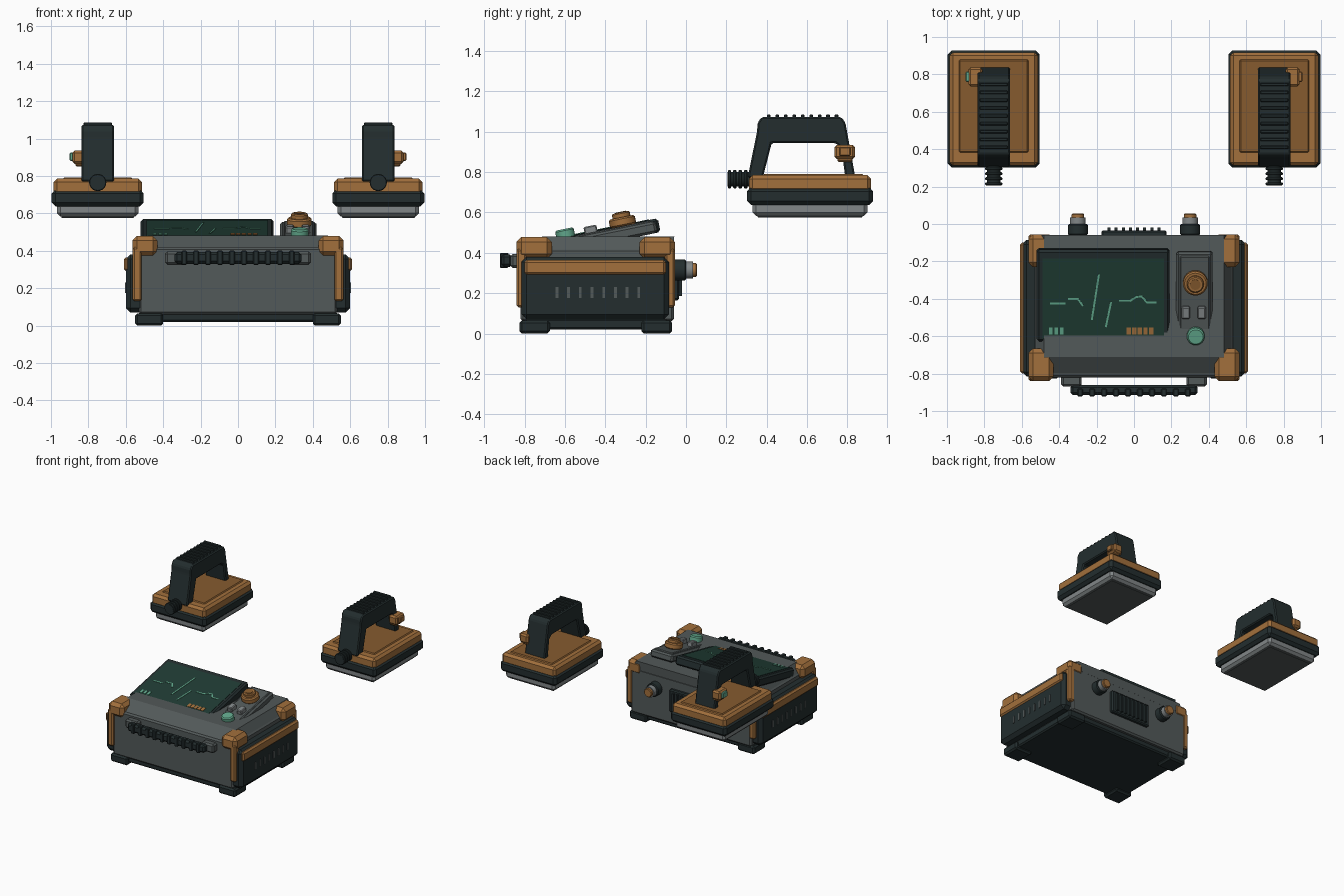
import bpy, bmesh, math
from mathutils import Matrix, Vector

if "Cube" in bpy.data.objects:
    bpy.data.objects.remove(bpy.data.objects["Cube"])


def material(name, *rgb):
    m = bpy.data.materials.new(name)
    m.use_nodes = True
    m.diffuse_color = (*rgb, 1)
    m.node_tree.nodes["Principled BSDF"].inputs["Base Color"].default_value = (*rgb, 1)
    return m


GREY = material("body_grey", .085, .10, .10)
DARK = material("dark_rubber", .017, .027, .028)
ORANGE = material("orange_trim", .36, .16, .045)
BROWN = material("deep_orange", .24, .105, .028)
LIGHT = material("metal_grey", .22, .24, .245)
SCREEN = material("screen_green", .014, .045, .034)
GREEN = material("signal_green", .12, .39, .26)

# Tilted working plane shared by the screen and the control strip
TILT = Matrix.Translation((0, -.63, .472)) @ Matrix.Rotation(math.radians(11.5), 4, 'X')


def finish(name, bm, mat, bevel=0, matrix=None):
    if bevel:
        bmesh.ops.bevel(bm, geom=bm.edges[:], offset=bevel, segments=1,
                        affect='EDGES', clamp_overlap=True)
    bmesh.ops.recalc_face_normals(bm, faces=bm.faces[:])
    me = bpy.data.meshes.new(name)
    bm.to_mesh(me)
    bm.free()
    me.materials.append(mat)
    ob = bpy.data.objects.new(name, me)
    bpy.context.collection.objects.link(ob)
    if matrix:
        ob.matrix_world = matrix
    return ob


def box(name, mat, x, y, z, bevel=0, matrix=None):
    """Box between the given (low, high) ranges."""
    bm = bmesh.new()
    bmesh.ops.create_cube(bm, size=1)
    for v in bm.verts:
        v.co = [r[0] + (c + .5) * (r[1] - r[0]) for c, r in zip(v.co, (x, y, z))]
    return finish(name, bm, mat, bevel, matrix)


def mirror_x(x, s):
    return tuple(sorted((x[0] * s, x[1] * s)))


def cylinder(name, mat, center, radius, depth, axis='Z', matrix=None, bevel=0, sides=24):
    bm = bmesh.new()
    bmesh.ops.create_cone(bm, cap_ends=True, segments=sides, radius1=radius,
                          radius2=radius, depth=depth)
    if bevel:
        rim = [e for e in bm.edges if abs(e.verts[0].co.z - e.verts[1].co.z) < 1e-5]
        bmesh.ops.bevel(bm, geom=rim, offset=bevel, segments=1, affect='EDGES')
    if axis == 'Y':
        bmesh.ops.rotate(bm, verts=bm.verts, matrix=Matrix.Rotation(math.pi / 2, 3, 'X'))
    bmesh.ops.translate(bm, verts=bm.verts, vec=center)
    ob = finish(name, bm, mat, 0, matrix)
    bpy.ops.object.select_all(action='DESELECT')
    ob.select_set(True)
    bpy.context.view_layer.objects.active = ob
    bpy.ops.object.shade_smooth_by_angle(angle=math.radians(30))
    return ob


def extrude_x(name, mat, profile, cx, half, bevel=0):
    """Closed (y, z) profile extruded across x."""
    bm = bmesh.new()
    face = bm.faces.new([bm.verts.new((cx - half, y, z)) for y, z in profile])
    new = bmesh.ops.extrude_face_region(bm, geom=[face])["geom"]
    bmesh.ops.translate(bm, vec=(2 * half, 0, 0),
                        verts=[g for g in new if isinstance(g, bmesh.types.BMVert)])
    return finish(name, bm, mat, bevel)


# Case: base, feet, main shell and tapered lid
box("base", DARK, (-.53, .53), (-.80, -.09), (.02, .075), .01)
box("shell", GREY, (-.53, .53), (-.82, -.06), (.06, .42), .012)
bm = bmesh.new()
bmesh.ops.create_cube(bm, size=1)
for v in bm.verts:
    top = v.co.z > 0
    v.co.x *= .96 if top else 1.05
    v.co.y = (-.71 if top else -.815) if v.co.y < 0 else (-.058 if top else -.062)
    v.co.z = .482 if top else .41
finish("lid", bm, GREY)

for s in (-1, 1):
    # Side panel with accent stripe and vent slots
    box("side_panel", DARK, mirror_x((.50, .60), s), (-.815, -.085), (.07, .38), .025)
    box("side_stripe", ORANGE, mirror_x((.52, .61), s), (-.80, -.10), (.29, .365), .012)
    for i in range(8):
        y = -.64 + i * .058
        box("side_vent", GREY, mirror_x((.58, .605), s), (y - .007, y + .007), (.175, .23))
    # Corner guards and feet, front and back
    for a, t in ((-.84, 1), (-.055, -1)):
        def span(lo, hi):
            return tuple(sorted((a + t * lo, a + t * hi)))
        box("corner_guard", ORANGE, mirror_x((.43, .565), s), span(0, .175), (.37, .479), .025)
        box("corner_post", ORANGE, mirror_x((.515, .563), s), span(0, .05), (.13, .42), .01)
        box("foot", DARK, mirror_x((.40, .55), s), span(.015, .165), (0, .065), .012)
    # Carry handle mounts and rear sockets
    box("handle_mount", GREY, mirror_x((.28, .39), s), (-.87, -.81), (.325, .395), .012)
    cylinder("socket_base", DARK, (s * .30, -.03, .315), .053, .06, 'Y', bevel=.006)
    cylinder("socket_ring", LIGHT, (s * .30, .01, .315), .042, .05, 'Y')
    cylinder("socket_plug", ORANGE, (s * .30, .035, .315), .034, .04, 'Y', bevel=.005)

# Carry handle with grip ribs
box("handle_bar", DARK, (-.34, .34), (-.915, -.86), (.33, .393), .014)
for i in range(10):
    x = -.288 + i * .064
    box("handle_rib", DARK, (x - .015, x + .015), (-.922, -.88), (.325, .40), .005)

# Rear vent
box("rear_vent", DARK, (-.175, .175), (-.07, -.035), (.165, .345), .008)
for i in range(8):
    x = -.133 + i * .038
    box("rear_vent_rib", DARK, (x - .008, x + .008), (-.05, -.02), (.185, .325))

# Screen
box("screen_frame", DARK, (-.52, .19), (0, .50), (-.07, 0), .012, TILT)
box("screen_glass", SCREEN, (-.49, .16), (.02, .455), (-.02, .003), 0, TILT)


def trace(points):
    """Thin ribbon through (x, y) points on the screen."""
    for p, q in zip(points, points[1:]):
        p, q = Vector(p), Vector(q)
        d = q - p
        m = TILT @ Matrix.Translation((p.x, p.y, 0)) @ Matrix.Rotation(math.atan2(d.y, d.x), 4, 'Z')
        box("screen_trace", GREEN, (-.004, d.length + .004), (-.005, .005), (.002, .006), 0, m)


trace([(-.445, .21), (-.37, .21)])
trace([(-.35, .235), (-.30, .235), (-.275, .20)])
trace([(-.225, .125), (-.188, .365)])
trace([(-.15, .085), (-.123, .215)])
trace([(-.075, .225), (-.02, .225), (.01, .245), (.04, .25), (.07, .215), (.115, .215)])
for i in range(3):
    x = -.455 + i * .03
    box("green_bar", GREEN, (x, x + .018), (.042, .08), (.002, .006), 0, TILT)
for i in range(5):
    x = -.04 + i * .03
    box("orange_bar", ORANGE, (x, x + .023), (.042, .08), (.002, .006), 0, TILT)

# Control strip with dial and buttons
box("control_strip", GREY, (.225, .42), (0, .485), (-.07, -.012), .012, TILT)
box("control_plate", GREY, (.245, .405), (.03, .465), (-.03, -.004), .006, TILT)
cylinder("dial_skirt", ORANGE, (.328, .325, .018), .066, .045, matrix=TILT, bevel=.008)
cylinder("dial_cap", ORANGE, (.328, .325, .04), .045, .05, matrix=TILT, bevel=.006)
cylinder("dial_center", BROWN, (.328, .325, .065), .028, .006, matrix=TILT)
for x in (.277, .362):
    box("small_button", LIGHT, (x - .022, x + .022), (.13, .195), (-.02, .03), .006, TILT)
cylinder("round_button", GREEN, (.33, .035, .015), .047, .05, matrix=TILT, bevel=.008)

# Pair of paddles
for s in (-1, 1):
    c = s * .75

    def slab(name, mat, half, y, z, bevel):
        box(name, mat, (c - half, c + half), y, z, bevel)

    slab("paddle_electrode", LIGHT, .218, (.33, .90), (.583, .66), .018)
    slab("paddle_contact", GREY, .195, (.355, .875), (.575, .60), .004)
    slab("paddle_bumper", DARK, .246, (.303, .927), (.637, .725), .02)
    slab("paddle_cover", ORANGE, .236, (.312, .918), (.70, .785), .018)
    slab("paddle_top", BROWN, .187, (.38, .88), (.77, .792), .008)
    # Grip: one arched profile with ribs along the top
    extrude_x("paddle_handle", DARK,
              [(.305, .77), (.352, 1.0), (.355, 1.045), (.375, 1.073), (.77, 1.073),
               (.79, 1.045), (.80, .99), (.84, .77), (.79, .77), (.77, .92),
               (.74, .945), (.425, .945), (.38, .77)], c, .088, .008)
    for i in range(9):
        y = .41 + i * .042
        slab("grip_rib", DARK, .075, (y - .009, y + .009), (1.06, 1.086), .004)
    # Cable stub
    cylinder("cable_stub", DARK, (c, .26, .765), .036, .11, 'Y')
    for i in range(4):
        cylinder("cable_ring", DARK, (c, .215 + i * .027, .765), .046, .016, 'Y', bevel=.004)
    # Trigger on the outer side
    box("trigger_housing", ORANGE, mirror_x((.81, .885), s), (.735, .838), (.865, .935), .012)
    box("trigger_foot", ORANGE, mirror_x((.81, .87), s), (.75, .825), (.85, .89), .008)
    box("trigger_button", GREEN if s < 0 else ORANGE, mirror_x((.87, .90), s),
        (.76, .815), (.88, .925), .005)
